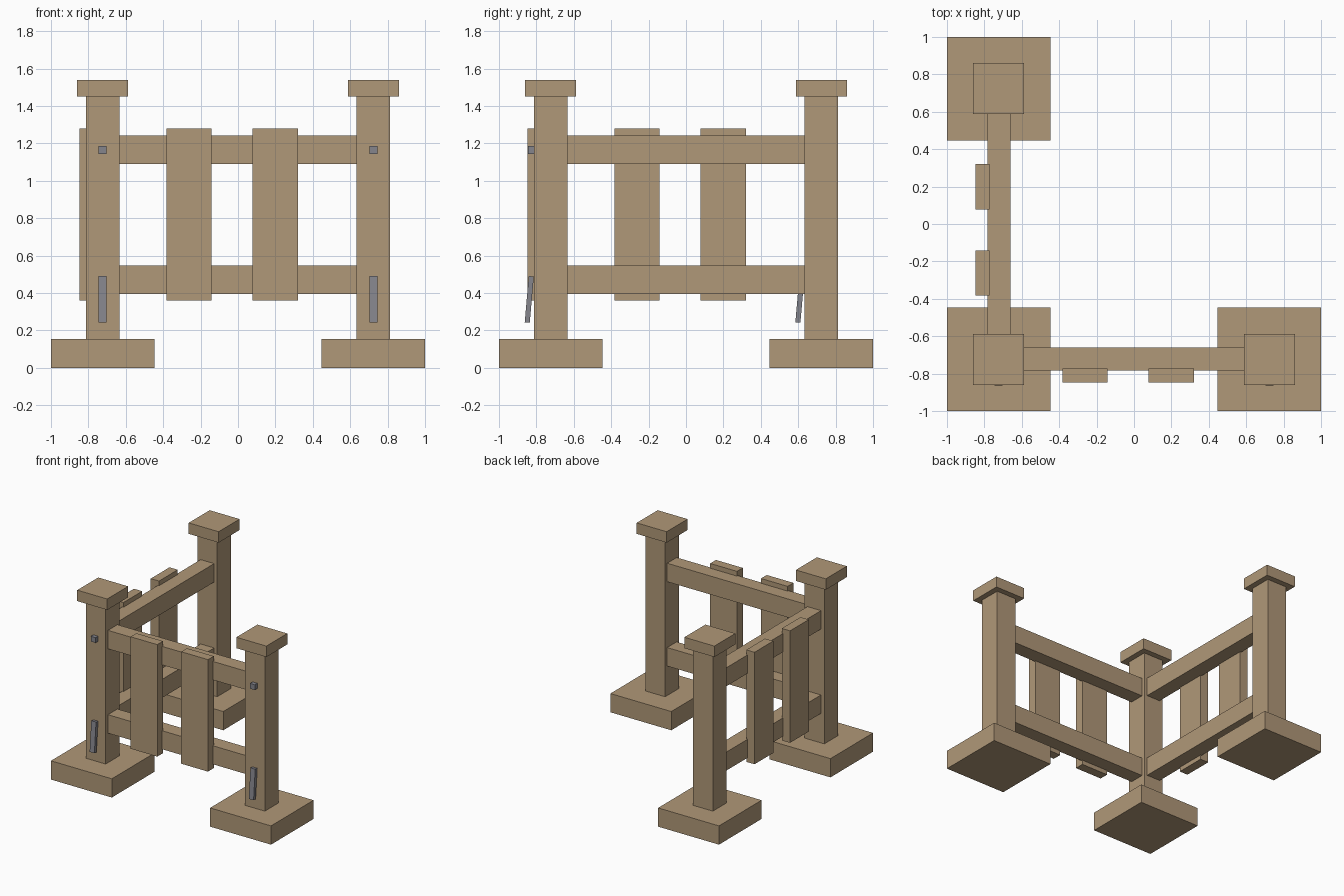
import bpy
from math import radians

old = bpy.data.objects.get("Cube")
if old:
    bpy.data.objects.remove(old, do_unlink=True)


def material(name, rgb):
    mat = bpy.data.materials.new(name)
    mat.use_nodes = True
    color = (*rgb, 1.0)
    mat.diffuse_color = color
    mat.node_tree.nodes["Principled BSDF"].inputs["Base Color"].default_value = color
    return mat


wood = material("tan wood", (0.434, 0.314, 0.188))
metal = material("grey metal", (0.235, 0.235, 0.265))


def box(name, center, size, mat=wood, tilt=0.0):
    bpy.ops.mesh.primitive_cube_add(size=1, location=center)
    obj = bpy.context.object
    obj.name = name
    obj.data.name = name
    obj.scale = size
    bpy.ops.object.transform_apply(location=False, rotation=False, scale=True)
    obj.rotation_euler.x = radians(tilt)
    obj.data.materials.append(mat)
    return obj


def turned(name, center, size, side):
    # Swap x and y to put the same part on the side panel
    if side:
        center = (center[1], center[0], center[2])
        size = (size[1], size[0], size[2])
    return box(name, center, size)


# Posts with footing, cap and metal fittings on the front face
P = 0.7235
posts = {"corner": (-P, -P), "front": (P, -P), "back": (-P, P)}
for label, (x, y) in posts.items():
    box(label + "_footing", (x, y, 0.077), (0.553, 0.553, 0.154))
    box(label + "_post", (x, y, 0.80), (0.18, 0.18, 1.30))
    box(label + "_cap", (x, y, 1.495), (0.272, 0.272, 0.09))
    box(label + "_bolt", (x, y - 0.10, 1.165), (0.043, 0.045, 0.043), metal)
    box(label + "_latch_bar", (x, y - 0.1145, 0.366), (0.043, 0.027, 0.248), metal, -5)

# Two fence panels: one along the front, one along the side
for side, label in enumerate(("front", "side")):
    for level, z in (("lower", 0.472), ("upper", 1.165)):
        turned(f"{label}_{level}_rail", (0, -0.722, z), (1.27, 0.123, 0.152), side)
    for i, x in enumerate((-0.262, 0.199)):
        turned(f"{label}_slat_{i + 1}", (x, -0.81, 0.82), (0.243, 0.075, 0.92), side)
